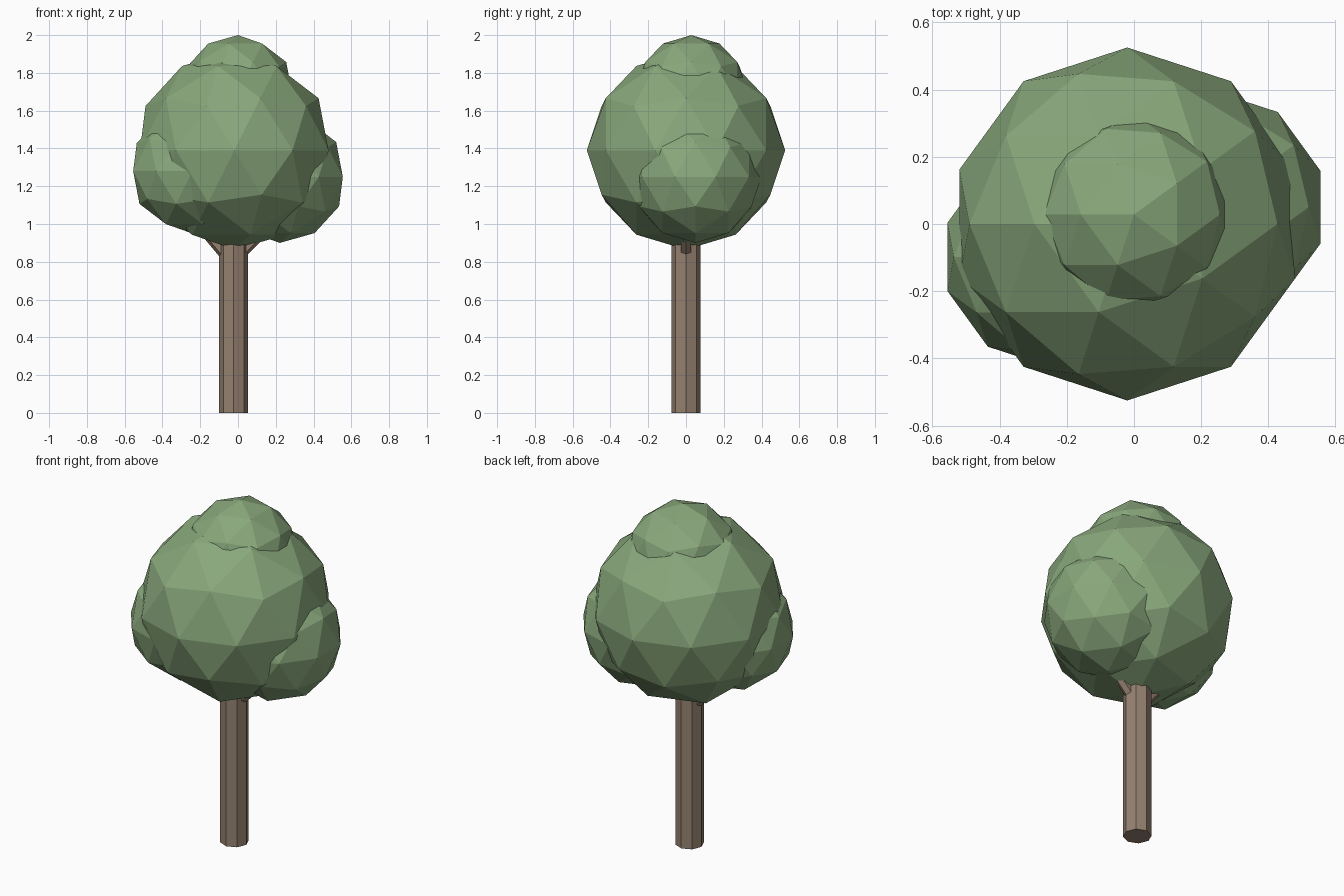
import bpy
from math import pi
from mathutils import Vector

cube = bpy.data.objects.get("Cube")
if cube:
    bpy.data.objects.remove(cube, do_unlink=True)


def make_material(name, rgb):
    mat = bpy.data.materials.new(name)
    mat.use_nodes = True
    color = (*rgb, 1.0)
    mat.diffuse_color = color
    mat.node_tree.nodes["Principled BSDF"].inputs["Base Color"].default_value = color
    return mat


leaf_green = make_material("leaf green", (0.25, 0.39, 0.20))
bark_brown = make_material("bark brown", (0.30, 0.22, 0.16))


def finish(name, mat):
    obj = bpy.context.object
    obj.name = name
    obj.data.materials.append(mat)
    bpy.ops.object.shade_flat()
    return obj


def foliage(name, center, radius):
    """Faceted leaf ball, turned half a circle about its upright axis."""
    bpy.ops.mesh.primitive_ico_sphere_add(
        subdivisions=2, radius=radius, location=center, rotation=(0, 0, pi))
    return finish(name, leaf_green)


def limb(name, start, end, sides, base_radius, tip_radius):
    """Tapered straight piece of wood between two points."""
    start, end = Vector(start), Vector(end)
    axis = end - start
    bpy.ops.mesh.primitive_cone_add(
        vertices=sides, radius1=base_radius, radius2=tip_radius,
        depth=axis.length, location=(start + end) / 2,
        rotation=axis.to_track_quat("Z", "Y").to_euler())
    return finish(name, bark_brown)


# Wood: octagonal trunk and two short branches reaching into the leaves
limb("trunk", (-0.023, 0, 0), (-0.023, 0, 1.05), 8, 0.077, 0.077)
limb("left_branch", (-0.02, 0, 0.81), (0.2, 0, 1.03), 6, 0.032, 0.028)
limb("right_branch", (-0.02, 0, 0.783), (-0.2, 0, 0.993), 6, 0.032, 0.028)

# Leaves: large crown with a cap and two side clumps
foliage("main_crown", (-0.02, 0, 1.39), 0.525)
foliage("top_clump", (0, 0.028, 1.70), 0.30)
foliage("left_clump", (0.222, 0.05, 1.25), 0.35)
foliage("right_clump", (-0.241, -0.098, 1.28), 0.33)
